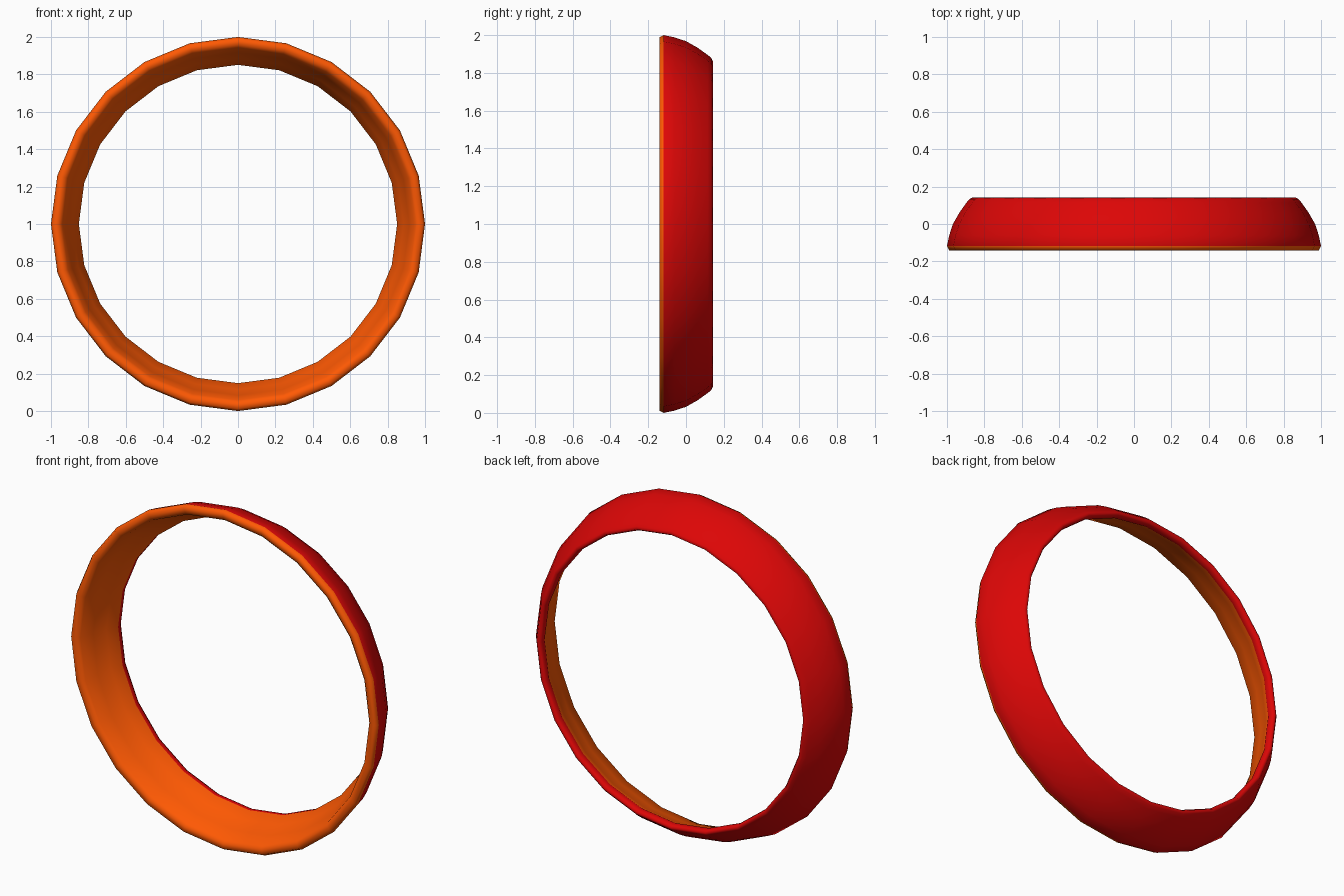
import bpy, bmesh, math

if "Cube" in bpy.data.objects:
    bpy.data.objects.remove(bpy.data.objects["Cube"])

SIDES = 24


def material(name, color):
    m = bpy.data.materials.new(name)
    m.diffuse_color = (*color, 1)
    m.use_nodes = True
    m.node_tree.nodes["Principled BSDF"].inputs["Base Color"].default_value = m.diffuse_color
    return m


# Closed wall section as (radius, depth): outer shell, back rim, inner shell, front rim
profile = [(1.0, -0.118), (0.988, -0.061), (0.968, 0.0), (0.934, 0.06),
           (0.895, 0.115), (0.879, 0.134), (0.863, 0.142), (0.852, 0.124),
           (0.851, 0.1), (0.885, 0.04), (0.916, -0.04),
           (0.941, -0.122), (0.958, -0.137), (0.988, -0.141)]
RED_STEPS = 8  # section steps on the outer shell and back rim

# Ring: sweep the section around the front-to-back axis
bm = bmesh.new()
rings = []
for i in range(SIDES):
    a = math.tau * i / SIDES
    rings.append([bm.verts.new((r * math.sin(a), y, 1 + r * math.cos(a))) for r, y in profile])
n = len(profile)
for i in range(SIDES):
    a, b = rings[i], rings[(i + 1) % SIDES]
    for j in range(n):
        k = (j + 1) % n
        f = bm.faces.new((a[j], a[k], b[k], b[j]))
        f.material_index = 0 if j < RED_STEPS else 1
        f.smooth = True
bmesh.ops.recalc_face_normals(bm, faces=bm.faces)

mesh = bpy.data.meshes.new("ring_band")
bm.to_mesh(mesh)
bm.free()
mesh.materials.append(material("red_outside", (0.72, 0.002, 0.002)))
mesh.materials.append(material("orange_inside", (1.0, 0.1, 0.001)))
ring = bpy.data.objects.new("ring_band", mesh)
bpy.context.collection.objects.link(ring)
